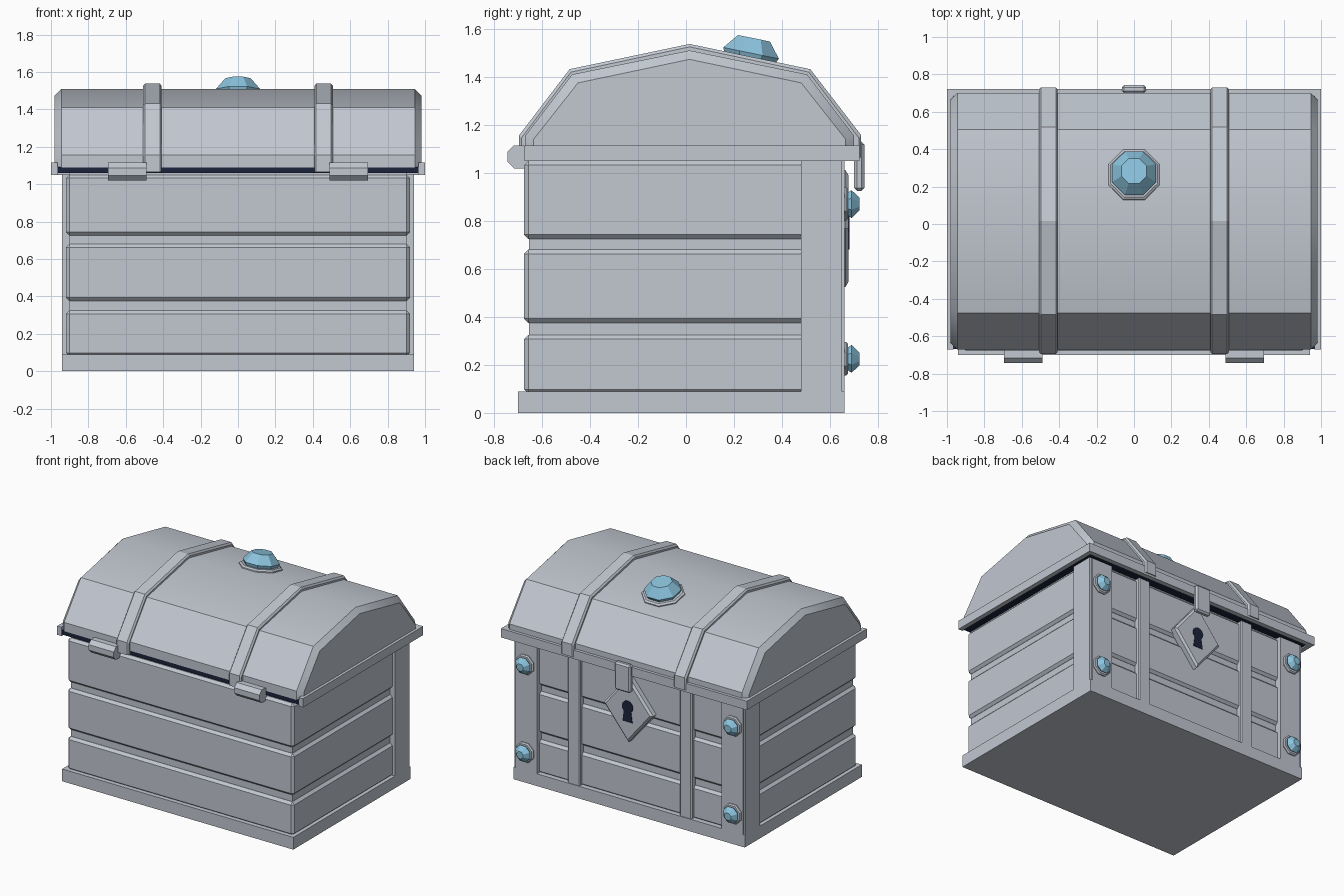
import bpy, bmesh, math
from mathutils import Matrix, Vector

if "Cube" in bpy.data.objects:
    bpy.data.objects.remove(bpy.data.objects["Cube"])


def material(name, rgb):
    m = bpy.data.materials.new(name)
    m.use_nodes = True
    m.diffuse_color = (*rgb, 1)
    m.node_tree.nodes["Principled BSDF"].inputs["Base Color"].default_value = (*rgb, 1)
    return m


GREY = material("pale_grey", (0.54, 0.58, 0.64))
BLUE = material("gem_blue", (0.26, 0.55, 0.73))
NAVY = material("dark_navy", (0.012, 0.017, 0.045))


def finish(name, bm, mat, smooth=False):
    bmesh.ops.recalc_face_normals(bm, faces=bm.faces[:])
    me = bpy.data.meshes.new(name)
    bm.to_mesh(me)
    bm.free()
    me.materials.append(mat)
    ob = bpy.data.objects.new(name, me)
    bpy.context.collection.objects.link(ob)
    if smooth:
        bpy.ops.object.select_all(action='DESELECT')
        ob.select_set(True)
        bpy.context.view_layer.objects.active = ob
        bpy.ops.object.shade_smooth_by_angle(angle=math.radians(30))
    return ob


def box(name, x, y, z, bevel=0, mat=GREY):
    """Box from (low, high) ranges, with optional chamfered edges."""
    bm = bmesh.new()
    bmesh.ops.create_cube(bm, size=1)
    for v in bm.verts:
        v.co = [(r[0] + r[1]) / 2 + c * (r[1] - r[0]) for c, r in zip(v.co, (x, y, z))]
    if bevel:
        bmesh.ops.bevel(bm, geom=bm.edges[:], offset=bevel, segments=1, affect='EDGES')
    return finish(name, bm, mat)


def loft(name, rings, mat=GREY, matrix=None, smooth=False):
    """Skin a row of equal-length rings and cap both ends."""
    bm = bmesh.new()
    rows = [[bm.verts.new(p) for p in ring] for ring in rings]
    n = len(rows[0])
    for a, b in zip(rows, rows[1:]):
        for i in range(n):
            bm.faces.new((a[i], a[(i + 1) % n], b[(i + 1) % n], b[i]))
    bm.faces.new(rows[0])
    bm.faces.new(rows[-1])
    if matrix:
        bm.transform(matrix)
    return finish(name, bm, mat, smooth)


def octagon(apothem, h):
    r = apothem / math.cos(math.pi / 8)
    angles = [(i + 0.5) * math.pi / 4 for i in range(8)]
    return [(r * math.cos(a), r * math.sin(a), h) for a in angles]


def gem(name, place, tilt, steps):
    """Octagonal setting and faceted stone; steps = (apothem, height)."""
    m = Matrix.Translation(Vector(place)) @ Matrix.Rotation(tilt, 4, 'X')
    loft(name + "_setting", [octagon(*s) for s in steps[:3]], GREY, m)
    loft(name + "_stone", [octagon(*s) for s in steps[3:]], BLUE, m)


def at_x(x, profile):
    return [(x, y, z) for y, z in profile]


# Body: plinth, core and three rows of planks
box("plinth", (-.94, .94), (-.70, .66), (0, .09))
box("body_core", (-.90, .90), (-.655, .61), (.05, 1.07))
for i, span in enumerate([(.08, .325), (.375, .68), (.725, 1.05)]):
    box(f"plank_row_{i + 1}", (-.92, .92), (-.675, .63), span, .018)

# Lid shell with chamfered ends
lid = [(-.67, 1.09), (-.67, 1.155), (-.475, 1.41), (.015, 1.51),
       (.505, 1.41), (.70, 1.155), (.70, 1.09)]
lid_end = [(-.635, 1.09), (-.635, 1.14), (-.45, 1.375), (.015, 1.473),
           (.48, 1.375), (.665, 1.14), (.665, 1.09)]
loft("lid", [at_x(-.98, lid_end), at_x(-.945, lid), at_x(.945, lid), at_x(.98, lid_end)],
     smooth=True)
box("lid_underside", (-.975, .975), (-.668, .695), (1.06, 1.092), mat=NAVY)

# Rim along the lock side and both ends
box("rim_lock_side", (-1, 1), (.685, .722), (1.05, 1.115))
for s, side in ((-1, "right"), (1, "left")):
    box(f"{side}_rim", sorted((s * .965, s)), (-.672, .70), (1.05, 1.115))

    # Corner post with two studs
    box(f"{side}_corner_post", sorted((s * .75, s * .94)), (.48, .65), (.08, 1.055))
    box(f"{side}_post_face", sorted((s * .75, s * .925)), (.64, .66), (.08, 1.05))
    for level, z in (("upper", .87), ("lower", .225)):
        gem(f"{side}_{level}_gem", (s * .845, .655, z), -math.pi / 2,
            [(.07, 0), (.07, .012), (.062, .02), (.045, .015), (.058, .035), (.026, .068)])

    # Strap over the lid, continued down the body
    strap = [(-.695, 1.065), (-.695, 1.157), (-.485, 1.432), (.015, 1.537),
             (.518, 1.432), (.73, 1.157), (.73, 1.065)]
    inner = [(y * .987, z - .012 if z > 1.1 else z) for y, z in strap]
    loft(f"{side}_lid_strap", [at_x(s * .408, inner), at_x(s * .418, strap),
                               at_x(s * .498, strap), at_x(s * .508, inner)])
    box(f"{side}_body_strap", sorted((s * .405, s * .505)), (.60, .655), (.08, 1.06), .008)

    # Hinge barrel and leaf
    to_x = Matrix.Translation((0, -.696, 1.067)) @ Matrix.Rotation(math.pi / 2, 4, 'Y')
    a, b = sorted((s * .49, s * .695))
    loft(f"{side}_hinge", [octagon(.048, a), octagon(.048, b)], GREY, to_x)
    box(f"{side}_hinge_leaf", (a, b), (-.70, -.64), (1.03, 1.112))

# Lock: diamond plate, keyhole and hasp
def diamond(w, h, y):
    return [(w, y, .768), (0, y, .768 + h), (-w, y, .768), (0, y, .768 - h)]


loft("lock_plate", [diamond(.20, .243, .62), diamond(.20, .243, .665), diamond(.18, .22, .678)])
hole = [(.045 * math.cos(t), .79 + .045 * math.sin(t))
        for t in (math.radians(-50 + 28 * i) for i in range(11))]
hole += [(-.04, .68), (.04, .68)]
loft("keyhole", [[(x, y, z) for x, z in hole] for y in (.675, .682)], NAVY)
box("hasp", (-.065, .065), (.70, .743), (.925, 1.13), .012)

# Large gem on the sloping lid top
gem("lid_gem", (0, .262, 1.455), -math.atan2(.10, .49),
    [(.137, -.01), (.137, .012), (.125, .022), (.105, .015), (.118, .045), (.068, .108)])
